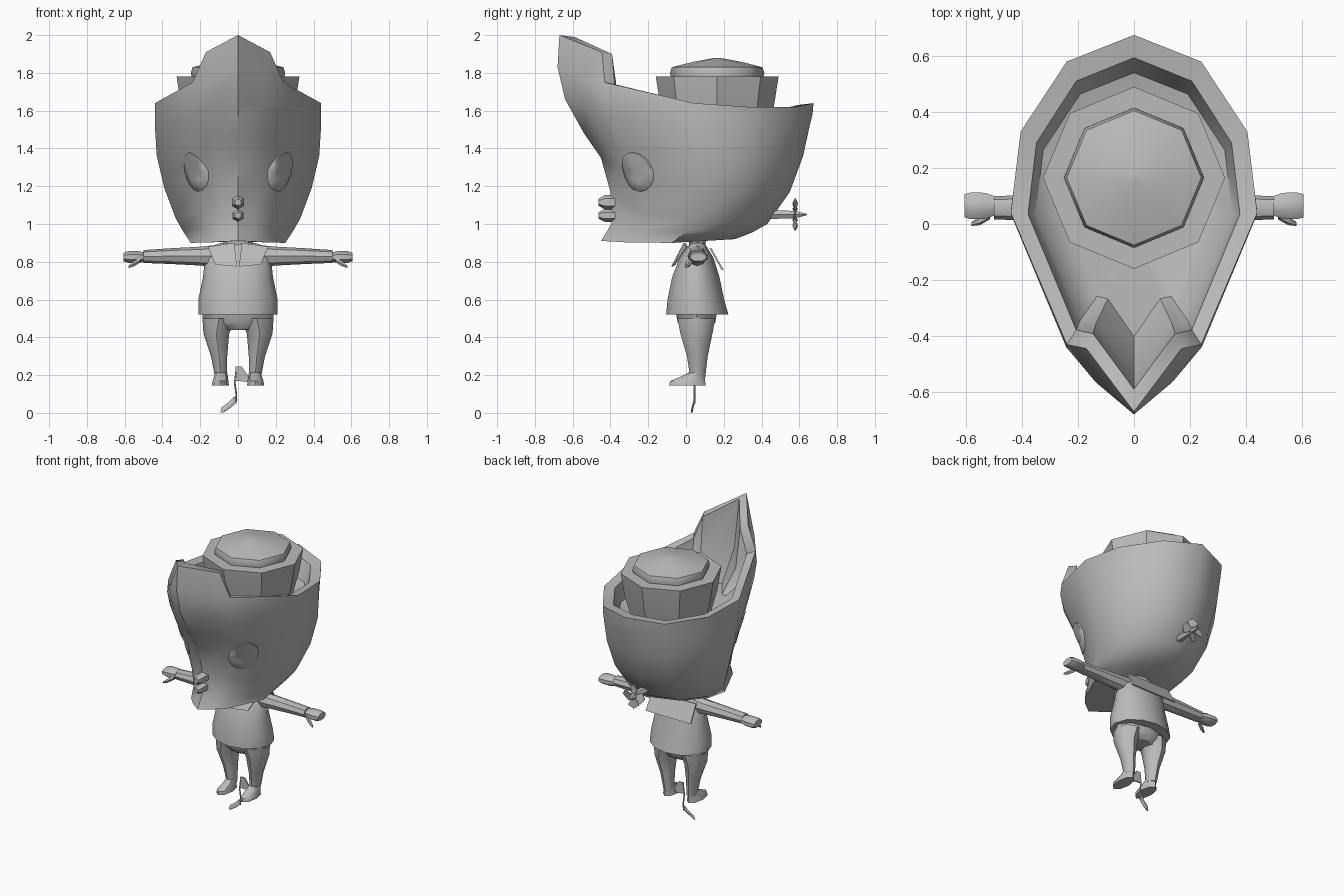
import bpy, bmesh, math
from mathutils import Vector
from mathutils.bvhtree import BVHTree

cube = bpy.data.objects.get("Cube")
if cube:
    bpy.data.objects.remove(cube)

GREY = (0.5, 0.5, 0.5, 1)
mat = bpy.data.materials.new("plain_grey")
mat.use_nodes = True
mat.diffuse_color = GREY
mat.node_tree.nodes["Principled BSDF"].inputs["Base Color"].default_value = GREY


def finish(name, bm, angle=40):
    bmesh.ops.recalc_face_normals(bm, faces=bm.faces)
    mesh = bpy.data.meshes.new(name)
    bm.to_mesh(mesh)
    bm.free()
    mesh.materials.append(mat)
    obj = bpy.data.objects.new(name, mesh)
    bpy.context.collection.objects.link(obj)
    bpy.ops.object.select_all(action='DESELECT')
    obj.select_set(True)
    bpy.context.view_layer.objects.active = obj
    bpy.ops.object.shade_smooth_by_angle(angle=math.radians(angle))
    return obj


def loft(name, rings, angle=40):
    """Skin a list of equal rings and close both ends."""
    bm = bmesh.new()
    loops = [[bm.verts.new(p) for p in ring] for ring in rings]
    n = len(rings[0])
    for a, b in zip(loops, loops[1:]):
        for i in range(n):
            k = (i + 1) % n
            bm.faces.new((a[i], a[k], b[k], b[i]))
    for loop in (loops[0], loops[-1]):
        hub = bm.verts.new(sum((v.co for v in loop), Vector()) / n)
        for i in range(n):
            bm.faces.new((loop[i], loop[(i + 1) % n], hub))
    return finish(name, bm, angle)


def tube(name, stations, axis='z', sides=8, angle=40, spin=0):
    """Stations are (centre, radius_a, radius_b) across the given axis."""
    rings = []
    for c, ra, rb in stations:
        ring = []
        for i in range(sides):
            t = math.tau * (i + spin) / sides
            u, v = ra * math.cos(t), rb * math.sin(t)
            off = {'x': (0, u, v), 'y': (u, 0, v), 'z': (u, v, 0)}[axis]
            ring.append(Vector(c) + Vector(off))
        rings.append(ring)
    return loft(name, rings, angle)


def plate(name, points, shift):
    bm = bmesh.new()
    face = bm.faces.new([bm.verts.new(p) for p in points])
    ext = bmesh.ops.extrude_face_region(bm, geom=[face])
    verts = [g for g in ext["geom"] if isinstance(g, bmesh.types.BMVert)]
    bmesh.ops.translate(bm, verts=verts, vec=shift)
    return finish(name, bm)


def full(half):
    return half + [(-x, y, z) for x, y, z in half[-2:0:-1]]


# Boat-shaped head: plan template (width share, length share, bow-height share)
plan = [(0, 0, 1), (.31, .085, .75), (.55, .178, .3), (1, .53, 0),
        (.92, .74, 0), (.55, .93, 0), (0, 1, 0)]
# Levels: bow y, bow z, half width, side z, stern y, stern z
levels = [(-.45, .91, .25, .9, .26, .92),
          (-.395, 1.0, .29, .96, .35, .955),
          (-.40, 1.17, .33, 1.03, .43, 1.0),
          (-.45, 1.35, .39, 1.19, .55, 1.17),
          (-.54, 1.48, .43, 1.36, .62, 1.36),
          (-.64, 1.66, .44, 1.52, .655, 1.52),
          (-.68, 1.83, .44, 1.6, .67, 1.58)]
rings = []
for f, zf, w, zs, b, zb in levels:
    half = []
    for px, py, pz in plan:
        base = zs + (zb - zs) * max(0, py - .53) / .47
        half.append((px * w, f + (b - f) * py, base + (zf - base) * pz))
    rings.append(full(half))
rim = [(0, -.67, 2.0), (.17, -.445, 1.91), (.24, -.43, 1.75), (.44, .04, 1.64),
       (.405, .33, 1.62), (.24, .58, 1.62), (0, .675, 1.64)]
inner = [(x * .86, y * .88, z - .01) for x, y, z in rim]
well = [(x * .8, y * .8, 1.5 + (z - 1.62) * .45) for x, y, z in rim]
floor = [(x * .55, y * .6, 1.47) for x, y, z in rim]
head = loft("head_hull", rings + [full(r) for r in (rim, inner, well, floor)], 50)

# Eyes hug the face
tree = BVHTree.FromPolygons([v.co.copy() for v in head.data.vertices],
                            [tuple(p.vertices) for p in head.data.polygons])
for side, label in ((1, "left"), (-1, "right")):
    out = Vector((.75 * side, -.66, 0))
    across = Vector((.66 * side, .75, 0))
    eye_rings = []
    for r, lift in ((1, -.003), (.97, .006), (.5, .008)):
        ring = []
        for i in range(16):
            t = math.tau * i / 16
            p = Vector((.228 * side, -.26, 1.275)) + across * (.1 * r * math.cos(t))
            p.z += .105 * r * math.sin(t)
            hit = tree.ray_cast(p + out * .6, -out)[0] or p
            ring.append(hit + out * lift)
        eye_rings.append(ring)
    loft(label + "_eye", eye_rings, 60)

# Nose and mouth knobs on the face
for name, z, r in (("nose", 1.115, .038), ("mouth", 1.045, .034)):
    tube(name, [((0, -.37, z), r, r), ((0, -.43, z), r, r),
                ((0, -.462, z), r * .5, r * .5)], 'y', 6, 50, .5)

# Stepped octagonal crown
cy = .165
tube("crown_base", [((0, cy, z), r, r) for z, r in
                    ((1.44, .25), (1.62, .3), (1.78, .325), (1.78, .235))])
tube("crown_dome", [((0, cy, z), r, r) for z, r in
                    ((1.76, .24), (1.8, .25), (1.83, .24), (1.858, .13), (1.88, .01))], angle=50)

# Propeller at the stern
tube("propeller_shaft", [((0, y, 1.05), r, r) for y, r in
                         ((.38, .03), (.58, .022), (.64, .004))], 'y', 6)
for k in range(4):
    t = math.tau * k / 4
    c, s = math.cos(t), math.sin(t)
    shape = ((.012, -.012, 0), (.06, -.035, -.012), (.085, 0, 0),
             (.06, .035, .012), (.012, .012, 0))
    plate("propeller_blade_%d" % (k + 1),
          [(a * c - b * s, .575 + d, 1.05 + a * s + b * c) for a, b, d in shape], (0, .006, 0))

# Tunic, neck and trousers
tube("tunic", [((0, y, z), rx, ry) for z, y, rx, ry in
               ((.52, .06, .21, .165), (.6, .052, .21, .15), (.72, .052, .185, .125),
                (.82, .056, .175, .09), (.88, .06, .15, .05), (.9, .06, .09, .035))], sides=12, angle=50)
tube("neck", [((0, .06, .86), .08, .04), ((0, .06, .95), .08, .05)])
tube("trouser_seat", [((0, .055, z), rx, ry) for z, rx, ry in
                      ((.44, .13, .07), (.48, .185, .1), (.54, .19, .11))], angle=50)

# Sailor collar: back flap and two front lapels
plate("collar_flap", [(-.17, .125, .87), (.17, .125, .87), (.175, .19, .755), (-.175, .19, .755)],
      (0, .009, .003))
for s, label in ((1, "left"), (-1, "right")):
    plate(label + "_lapel", [(.02 * s, -.005, .9), (.16 * s, .01, .88),
                             (.12 * s, -.055, .785), (.005 * s, -.07, .775)], (0, -.008, 0))

# Limbs
for s, label in ((1, "left"), (-1, "right")):
    tube(label + "_sleeve", [((x * s, .058, z), ry, rz) for x, z, ry, rz in
                             ((.1, .83, .05, .06), (.2, .83, .05, .05), (.35, .83, .045, .042),
                              (.5, .828, .042, .034))], 'x')
    tube(label + "_hand", [((x * s, .065, .825), ry, rz) for x, ry, rz in
                           ((.485, .032, .025), (.53, .05, .034), (.58, .052, .034), (.605, .045, .024))],
         'x', 8, 50, .5)
    tube(label + "_thumb", [((.515 * s, .03, .81), .014, .014), ((.55 * s, .012, .79), .016, .016),
                            ((.58 * s, 0, .773), .007, .007)], 'x', 6)
    tube(label + "_leg", [((x * s, y, z), rx, ry) for x, y, z, rx, ry in
                          ((.1, .055, .5, .088, .1), (.115, .055, .42, .068, .085),
                           (.1, .06, .3, .043, .055), (.09, .062, .19, .032, .04))], angle=50)
    tube(label + "_foot", [((x * s, y, z), rx, ry) for x, y, z, rx, ry in
                           ((.093, .008, .145, .045, .097), (.093, .008, .168, .042, .093),
                            (.09, .04, .195, .036, .06), (.09, .058, .215, .032, .042))])

# Small sprig hanging between the feet
tube("sprig_stem", [((x, .045, z), .005, .005) for x, z in
                    ((-.012, .05), (-.01, .1), (-.018, .16), (-.01, .22))], sides=5)
tube("sprig_leaf", [((x, y, z), rx, .006) for x, y, z, rx in
                    ((-.085, .03, .003, .008), (-.06, .035, .03, .026), (-.03, .042, .055, .022),
                     (-.012, .047, .09, .003))], sides=6)
plate("sprig_bud", [(-.02, .042, .17), (.05, .042, .165), (.052, .042, .2),
                    (.02, .042, .245), (-.012, .042, .245)], (0, .009, 0))
